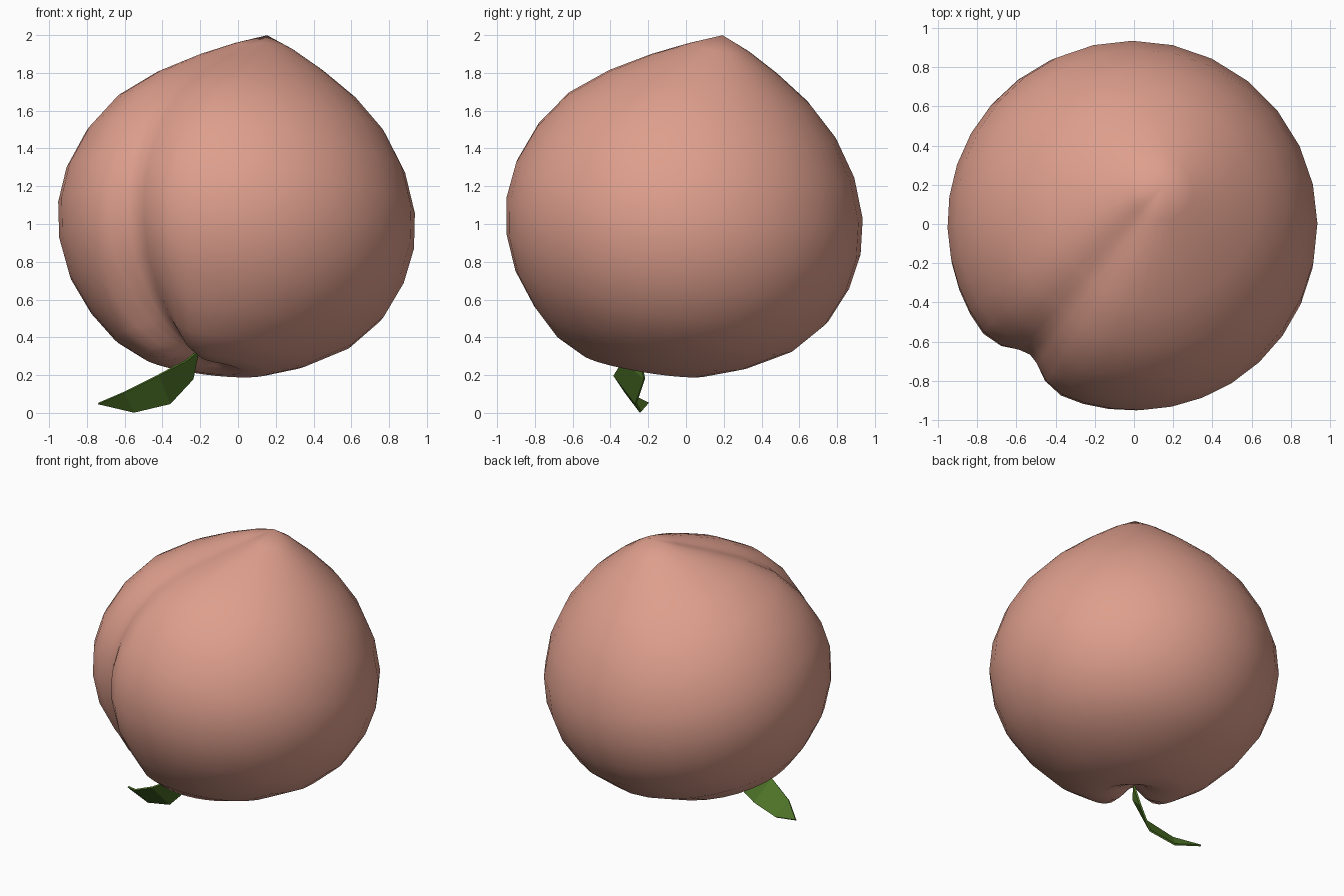
import bpy, math
from mathutils import Vector, Matrix

if "Cube" in bpy.data.objects:
    bpy.data.objects.remove(bpy.data.objects["Cube"])


def material(name, rgb):
    m = bpy.data.materials.new(name)
    m.diffuse_color = (*rgb, 1)
    m.use_nodes = True
    m.node_tree.nodes["Principled BSDF"].inputs["Base Color"].default_value = m.diffuse_color
    return m


def mesh_object(name, verts, faces, mat, smooth):
    me = bpy.data.meshes.new(name)
    me.from_pydata(verts, [], faces)
    me.materials.append(mat)
    for p in me.polygons:
        p.use_smooth = smooth
    ob = bpy.data.objects.new(name, me)
    bpy.context.collection.objects.link(ob)
    return ob


peach = material("peach skin", (0.73, 0.345, 0.265))
green = material("leaf green", (0.08, 0.185, 0.022))

# Fruit: profile (radius, height along axis) spun about a leaning axis
profile = [(0.16, .885), (.34, .79), (.54, .665), (.72, .51), (.85, .32),
           (.93, .11), (.95, -.08), (.92, -.27), (.84, -.46), (.70, -.63),
           (.52, -.755), (.34, -.83), (.2, -.845), (.1, -.82)]
TOP, BOTTOM = .95, -.76
LEAN = math.radians(12)
AZ = math.radians(51.5)                     # direction the tip leans to
lean_dir = Vector((math.cos(AZ), math.sin(AZ), 0))
rot = Matrix.Rotation(AZ, 3, 'Z') @ Matrix.Rotation(LEAN, 3, 'Y')
CENTRE = Vector((0, 0, 1.07))
SIDES = 36


def place(p):
    bend = 0.05 * max(0, (p.z - .5) / .45) - 0.09 * max(0, (-.6 - p.z) / .2)
    return rot @ p + CENTRE + lean_dir * bend


verts = [place(Vector((0, 0, TOP)))]
for r, z in profile:
    # the crease is faint at the tip and deepest low down
    depth = 0.035 + 0.085 * min(1, max(0, (.75 - z) / 1.1))
    depth *= min(1, r / .25)
    width = 0.05 + 0.09 * min(1, r / .6)
    for i in range(SIDES):
        u = 2 * i / SIDES - 1
        d = math.copysign(math.pi * abs(u) ** 1.35, u)   # angle from the crease
        k = 1 - depth * math.exp(-(r * d / width) ** 2)
        a = math.pi + d
        verts.append(place(Vector((r * math.cos(a), r * math.sin(a), z)) * k))
verts.append(place(Vector((0, 0, BOTTOM))))
last, n = len(verts) - 1, len(profile)
faces = []
for i in range(SIDES):
    j = (i + 1) % SIDES
    faces.append((0, 1 + i, 1 + j))
    for k in range(n - 1):
        a, b = 1 + k * SIDES, 1 + (k + 1) * SIDES
        faces.append((a + i, b + i, b + j, a + j))
    b = 1 + (n - 1) * SIDES
    faces.append((b + j, b + i, last))
mesh_object("fruit", verts, faces, peach, True)

# Leaf: curled sheet hanging from the dimple, two edges joined by strips
base, tip = (-.21, -.25, .33), (-.74, -.2, .05)
front_edge = [(-.27, -.33, .28), (-.42, -.38, .2), (-.6, -.32, .11)]
back_edge = [(-.24, -.22, .18), (-.36, -.265, .05), (-.55, -.24, .005)]
lv = [base] + front_edge + back_edge + [tip]
lf = [(0, 1, 4), (1, 2, 5, 4), (2, 3, 6, 5), (3, 7, 6)]
leaf = mesh_object("leaf", lv, lf, green, False)
thick = leaf.modifiers.new("thickness", 'SOLIDIFY')
thick.thickness = 0.012
thick.offset = 0
